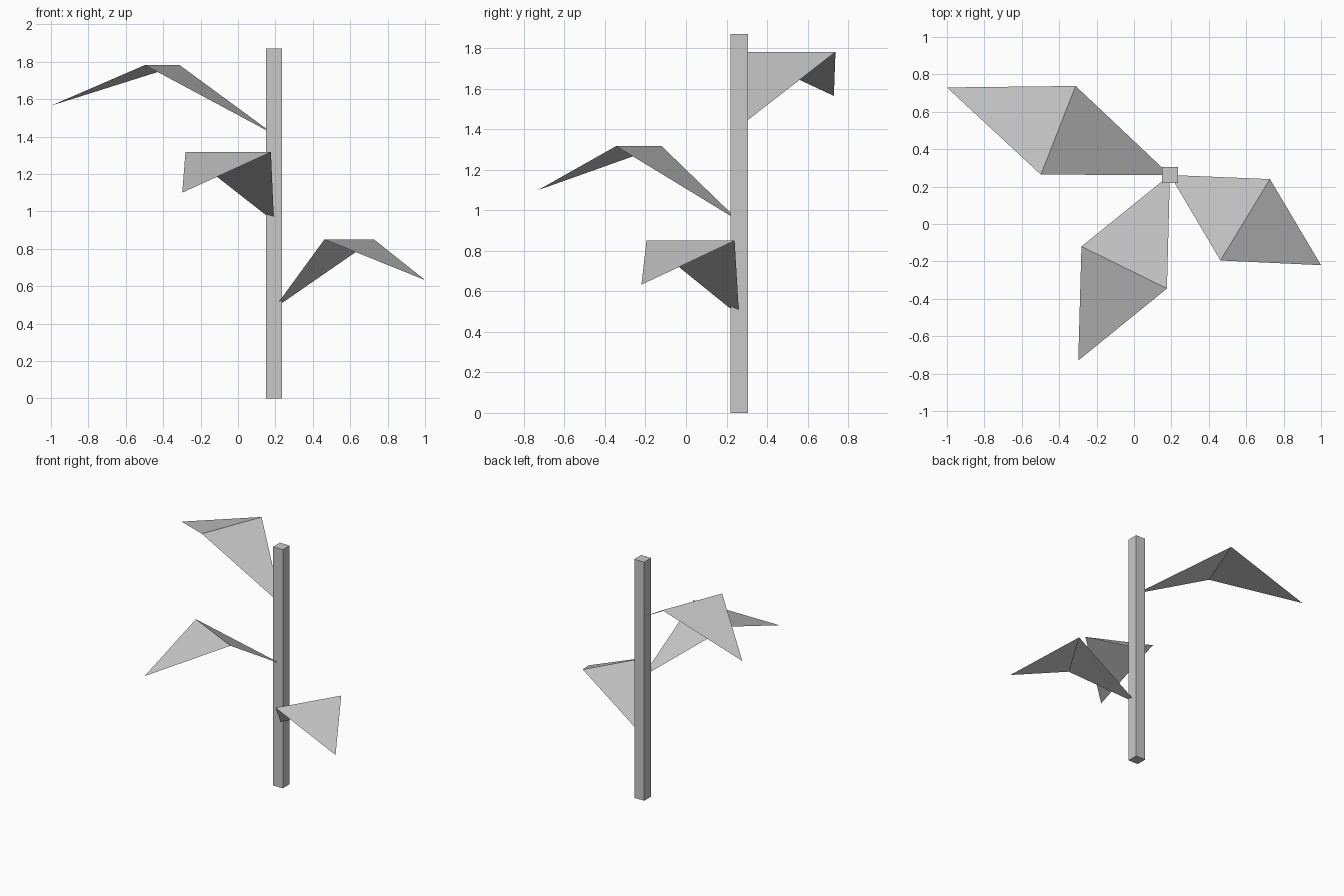
import bpy
import bmesh
from mathutils import Vector

cube = bpy.data.objects.get("Cube")
if cube:
    bpy.data.objects.remove(cube, do_unlink=True)

# One plain grey for everything
grey = bpy.data.materials.new("light_grey")
grey.use_nodes = True
colour = (0.58, 0.58, 0.58, 1)
grey.diffuse_color = colour
grey.node_tree.nodes["Principled BSDF"].inputs["Base Color"].default_value = colour

STEM_X, STEM_Y = 0.192, 0.262
STEM_WIDTH, STEM_HEIGHT = 0.086, 1.87


def finish(name, bm):
    mesh = bpy.data.meshes.new(name)
    bm.to_mesh(mesh)
    bm.free()
    mesh.materials.append(grey)
    obj = bpy.data.objects.new(name, mesh)
    bpy.context.collection.objects.link(obj)
    return obj


def leaf(name, ridge_a, ridge_b, tip, top):
    """Two triangles folded over a level ridge, rooted in the stem centre."""
    bm = bmesh.new()
    root = bm.verts.new((STEM_X, STEM_Y, top - 0.37))
    a = bm.verts.new((*ridge_a, top))
    b = bm.verts.new((*ridge_b, top))
    end = bm.verts.new((*tip, top - 0.217))
    for corners in ((root, a, b), (a, end, b)):
        face = bm.faces.new(corners)
        face.normal_update()
        if face.normal.z < 0:
            face.normal_flip()
    finish(name, bm)


# Square stem
bm = bmesh.new()
bmesh.ops.create_cube(bm, size=1)
bmesh.ops.scale(bm, vec=Vector((STEM_WIDTH, STEM_WIDTH, STEM_HEIGHT)), verts=bm.verts)
bmesh.ops.translate(bm, vec=Vector((STEM_X, STEM_Y, STEM_HEIGHT / 2)), verts=bm.verts)
finish("stem", bm)

# Three folded leaves, growing larger up the stem
leaf("lower_leaf", (0.727, 0.24), (0.462, -0.195), (1.0, -0.22), 0.85)
leaf("middle_leaf", (-0.281, -0.12), (0.176, -0.345), (-0.298, -0.73), 1.317)
leaf("upper_leaf", (-0.312, 0.738), (-0.498, 0.264), (-1.0, 0.73), 1.782)
